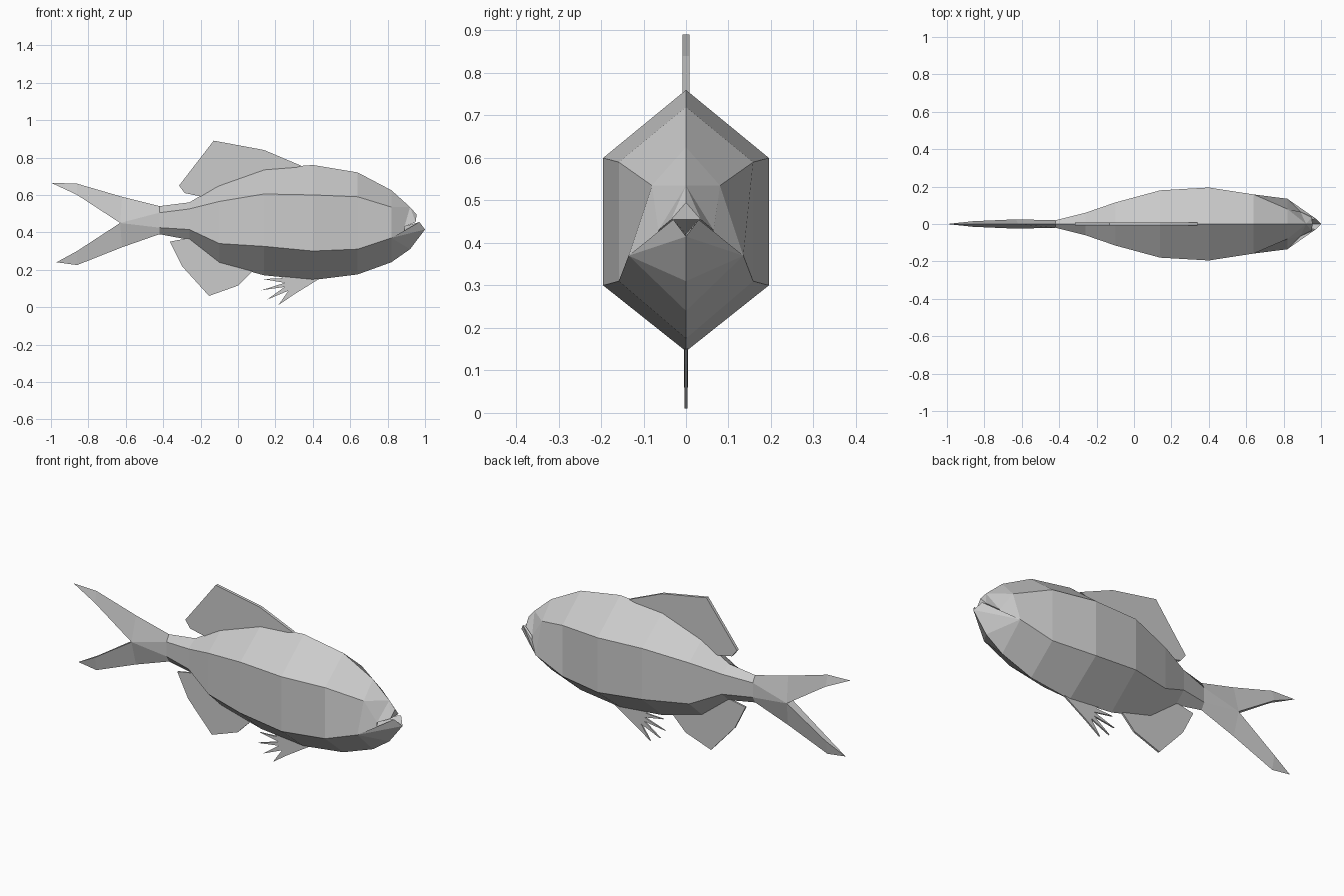
import bpy
import bmesh
from mathutils import Vector

default_cube = bpy.data.objects.get("Cube")
if default_cube:
    bpy.data.objects.remove(default_cube, do_unlink=True)

grey = bpy.data.materials.new("plain grey")
grey.use_nodes = True
colour = (0.6, 0.6, 0.6, 1)
grey.diffuse_color = colour
grey.node_tree.nodes["Principled BSDF"].inputs["Base Color"].default_value = colour


def finish(name, bm):
    """Turn a bmesh into a flat shaded object."""
    bmesh.ops.remove_doubles(bm, verts=bm.verts[:], dist=0.0005)
    bmesh.ops.recalc_face_normals(bm, faces=bm.faces[:])
    mesh = bpy.data.meshes.new(name)
    bm.to_mesh(mesh)
    bm.free()
    mesh.materials.append(grey)
    obj = bpy.data.objects.new(name, mesh)
    bpy.context.collection.objects.link(obj)
    return obj


def mirrored(name, faces):
    """Build the left-hand faces and their reflection across y = 0."""
    bm = bmesh.new()
    for side in (1, -1):
        for face in faces:
            points = [Vector((p[0], p[1] * side, p[2])) for p in face]
            bm.faces.new([bm.verts.new(p) for p in points[::side]])
    return finish(name, bm)


def fin(name, outline, half_thickness):
    """Extrude a side outline into a thin slab centred on y = 0."""
    bm = bmesh.new()
    face = bm.faces.new([bm.verts.new((x, -half_thickness, z)) for x, z in outline])
    result = bmesh.ops.extrude_face_region(bm, geom=[face], use_keep_orig=True)
    moved = [g for g in result["geom"] if isinstance(g, bmesh.types.BMVert)]
    bmesh.ops.translate(bm, verts=moved, vec=(0, 2 * half_thickness, 0))
    return finish(name, bm)


def centre(point):
    return (point[0], 0, point[2])


# Body stations: x, top, upper side, lower side, bottom, upper and lower half width
stations = [
    (-0.42, 0.54, 0.505, 0.425, 0.39, 0.02, 0.02),
    (-0.26, 0.56, 0.525, 0.415, 0.36, 0.06, 0.06),
    (-0.1, 0.655, 0.565, 0.34, 0.235, 0.115, 0.115),
    (0.14, 0.74, 0.605, 0.325, 0.17, 0.18, 0.18),
    (0.4, 0.76, 0.6, 0.3, 0.145, 0.195, 0.195),
    (0.64, 0.72, 0.59, 0.31, 0.175, 0.158, 0.158),
    (0.82, 0.625, 0.535, 0.37, 0.24, 0.08, 0.135),
]
rings = [
    [(x, 0, top), (x, wide_up, upper), (x, wide_low, lower), (x, 0, bottom)]
    for x, top, upper, lower, bottom, wide_up, wide_low in stations
]
body_faces = []
for back, front in zip(rings, rings[1:]):
    for i in range(len(back) - 1):
        body_faces.append((back[i], front[i], front[i + 1], back[i + 1]))

# Head with an open mouth
crown, cheek, jowl, throat = rings[-1]
brow, nose, lip = (0.92, 0, 0.535), (0.955, 0, 0.495), (0.95, 0.035, 0.455)
mouth_top, mouth_low = (0.89, 0.065, 0.43), (0.89, 0.065, 0.405)
gullet = (0.85, 0, 0.42)
jaw, chin, under_chin = (0.97, 0.03, 0.455), (1, 0, 0.415), (0.92, 0, 0.31)
body_faces += [
    (crown, brow, cheek),
    (cheek, brow, mouth_top),
    (brow, lip, mouth_top),
    (brow, nose, lip),
    (nose, centre(lip), lip),
    (lip, centre(lip), gullet, mouth_top),
    (mouth_top, gullet, mouth_low),
    (cheek, mouth_top, mouth_low, jowl),
    (jowl, mouth_low, jaw),
    (mouth_low, gullet, jaw),
    (jaw, gullet, chin),
    (jowl, jaw, chin),
    (jowl, chin, under_chin),
    (jowl, under_chin, throat),
]
mirrored("body", body_faces)

# Forked tail, thick at the inner edge and sharp at the outer edge
root_top, root_upper, root_lower, root_bottom = rings[0]
fork = (-0.63, 0.025, 0.45)
tail_faces = [(root_upper, fork, root_lower)]
lobes = [
    (root_top, root_upper, (-0.62, 0, 0.59), (-0.86, 0, 0.66), (-0.86, 0.015, 0.6), (-1, 0, 0.665)),
    (root_bottom, root_lower, (-0.62, 0, 0.32), (-0.86, 0, 0.225), (-0.86, 0.015, 0.3), (-0.97, 0, 0.24)),
]
for root, root_side, outer, outer_end, inner, tip in lobes:
    tail_faces += [
        (root, outer, fork, root_side),
        (outer, outer_end, inner, fork),
        (outer_end, tip, inner),
        (fork, inner, centre(inner), centre(fork)),
        (inner, tip, centre(inner)),
    ]
mirrored("tail", tail_faces)

# Fins on the centre line
fin("dorsal_fin", [
    (0.34, 0.755), (0.14, 0.84), (-0.13, 0.89), (-0.315, 0.65),
    (-0.285, 0.61), (-0.2, 0.592), (-0.08, 0.6), (0.14, 0.7),
], 0.008)
fin("anal_fin", [
    (-0.365, 0.35), (-0.3, 0.22), (-0.155, 0.06), (0, 0.115),
    (0.08, 0.195), (-0.08, 0.27), (-0.26, 0.37),
], 0.005)

# Ragged pelvic fin with pointed rays
fin("pelvic_fin", [
    (0.44, 0.155), (0.3, 0.068), (0.215, 0.01), (0.27, 0.088),
    (0.155, 0.04), (0.25, 0.108), (0.125, 0.09), (0.25, 0.13),
    (0.135, 0.15), (0.24, 0.155), (0.2, 0.18), (0.4, 0.18),
], 0.004)
